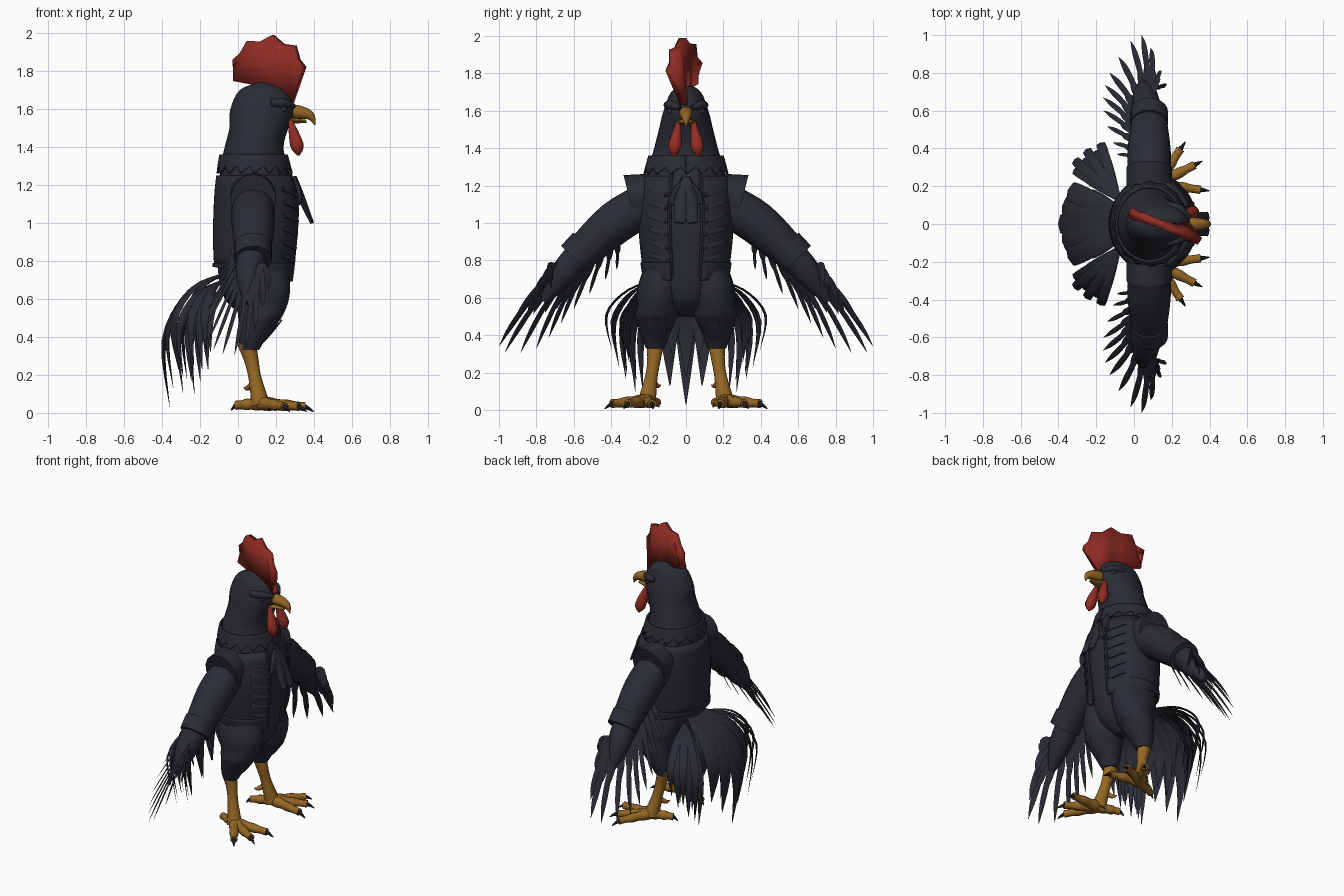
import bpy, bmesh
from math import cos, sin, tau, radians
from mathutils import Vector

cube = bpy.data.objects.get("Cube")
if cube:
    bpy.data.objects.remove(cube)


def material(name, *colour):
    mat = bpy.data.materials.new(name)
    mat.use_nodes = True
    mat.diffuse_color = (*colour, 1)
    shader = mat.node_tree.nodes["Principled BSDF"]
    shader.inputs["Base Color"].default_value = (*colour, 1)
    return mat


CHARCOAL = material("charcoal", .023, .025, .034)
RED = material("comb_red", .28, .025, .017)
ORANGE = material("leg_orange", .3, .135, .018)
X, Y, Z = Vector((1, 0, 0)), Vector((0, 1, 0)), Vector((0, 0, 1))


def lerp(start, end, t):
    return [a + (b - a) * t for a, b in zip(start, end)]


def spline(points, steps):
    """Smooth curve through points of any dimension."""
    curve = []
    last = len(points) - 1
    for i in range(last):
        before, start = points[max(i - 1, 0)], points[i]
        end, after = points[i + 1], points[min(i + 2, last)]
        for step in range(steps):
            t = step / steps
            ease = t * t * (3 - 2 * t)
            leave, arrive = t * (1 - t) ** 2 / 2, t * t * (t - 1) / 2
            curve.append([b + (c - b) * ease + (c - a) * leave + (d - b) * arrive
                          for a, b, c, d in zip(before, start, end, after)])
    curve.append(list(points[last]))
    return curve


def tube(bm, points, ref=X, sides=14, level=False):
    """Loft ellipses along points: x, y, z, radius along ref, other radius."""
    path = spline(points, 4)
    last = len(path) - 1
    rings = []
    for i, point in enumerate(path):
        centre = Vector(point[:3])
        ahead, behind = path[min(i + 1, last)], path[max(i - 1, 0)]
        along = Z if level else (Vector(ahead[:3]) - Vector(behind[:3])).normalized()
        across = (ref - along * ref.dot(along)).normalized()
        other = along.cross(across)
        ring = []
        for side in range(sides):
            turn = tau * side / sides
            offset = across * point[3] * cos(turn) + other * point[-1] * sin(turn)
            ring.append(bm.verts.new(centre + offset))
        rings.append(ring)
    for low, high in zip(rings, rings[1:]):
        for side in range(sides):
            after = (side + 1) % sides
            bm.faces.new((low[side], low[after], high[after], high[side]))
    bm.faces.new(rings[0])
    bm.faces.new(rings[last])


def feather(bm, points, width, ref):
    """Ridged blade that tapers to a point."""
    last = len(points) - 1
    blade = []
    for i, point in enumerate(points):
        half = width * (.05 if i == last else .5 if i == 0 else 1)
        blade.append((*point, half, half / 4))
    tube(bm, blade, ref, sides=4)


def arched_feather(bm, root, turn, reach, drop, width):
    """Tail feather that springs backward and falls in an arch."""
    heading = Vector((-cos(turn), sin(turn), 0))
    points = [Vector(root) + heading * reach * out - Z * drop * down
              for out, down in ((0, 0), (.6, .15), (1, .5), (.9, 1))]
    feather(bm, points, width, heading.cross(Z))


def finish(name, bm, mat, mirror=False, thickness=0):
    bmesh.ops.recalc_face_normals(bm, faces=bm.faces)
    mesh = bpy.data.meshes.new(name)
    bm.to_mesh(mesh)
    bm.free()
    mesh.materials.append(mat)
    part = bpy.data.objects.new(name, mesh)
    bpy.context.collection.objects.link(part)
    bpy.ops.object.select_all(action="DESELECT")
    part.select_set(True)
    bpy.context.view_layer.objects.active = part
    bpy.ops.object.shade_smooth_by_angle(angle=radians(40))
    if thickness:
        solid = part.modifiers.new("Thickness", "SOLIDIFY")
        solid.thickness, solid.offset = thickness, 0
    if mirror:
        pair = part.modifiers.new("Mirror", "MIRROR")
        pair.use_axis = (False, True, False)
        pair.use_mirror_merge = False


def tubes(name, paths, mat=CHARCOAL, mirror=True, **options):
    bm = bmesh.new()
    for path in paths:
        tube(bm, path, **options)
    finish(name, bm, mat, mirror)


# Body: centre x, centre y, height, half depth, half width
BODY = [(.1, 0, .5, .05, .04), (.09, 0, .6, .16, .17), (.09, 0, .8, .2, .22),
        (.1, 0, 1.1, .21, .24), (.085, 0, 1.3, .175, .2), (.085, 0, 1.4, .155, .17),
        (.11, 0, 1.5, .155, .145), (.13, 0, 1.6, .17, .12), (.13, 0, 1.7, .12, .08),
        (.13, 0, 1.74, .02, .02)]
tubes("body", [BODY], mirror=False, sides=28, level=True)
SKIN = spline(BODY, 4)


def skin(height, turn, offset):
    """Point on the body at a height and direction, pushed outward."""
    low, high = next(pair for pair in zip(SKIN, SKIN[1:]) if pair[1][2] >= height)
    x, y, z, depth, width = lerp(low, high, (height - low[2]) / (high[2] - low[2]))
    return Vector((x + (depth + offset) * cos(turn), (width + offset) * sin(turn), z))


def shell(name, top, bottom, opening, offset, columns=48, rows=8):
    """Wrap of cloth or plumage round the body, optionally open at the front."""
    bm = bmesh.new()
    strips = []
    for column in range(columns + 1):
        turn = opening + (tau - 2 * opening) * column / columns
        drop = bottom(turn, column) - top
        strips.append([bm.verts.new(skin(top + drop * row / rows, turn, offset))
                       for row in range(rows + 1)])
    for left, right in zip(strips, strips[1:]):
        for row in range(rows):
            bm.faces.new((left[row], right[row], right[row + 1], left[row + 1]))
    finish(name, bm, CHARCOAL, thickness=.012)


# Open coat with a hem that dips at the front, and ragged neck plumage
OPENING = .36
shell("coat", 1.25, lambda turn, column: .73 - .04 * cos(turn), OPENING, .012)
shell("coat_hem", .79, lambda turn, column: .73 - .04 * cos(turn), OPENING, .02)
shell("neck_ruff", 1.36, lambda turn, column: 1.26 + .02 * (column % 3), 0, .012)

# Braid bars, buttons and edging on the coat front
bm = bmesh.new()
for i in range(6):
    height = .8 + .07 * i
    tube(bm, [(*skin(height + .01 * k, .44 + .15 * k, .018), .008, .013) for k in range(4)], sides=6)
    button = bmesh.ops.create_uvsphere(bm, u_segments=8, v_segments=6, radius=.012)
    bmesh.ops.translate(bm, verts=button["verts"], vec=skin(height, .42, .02))
tube(bm, [(*skin(.72 + .09 * k, OPENING, .012), .012) for k in range(7)], sides=6)
finish("coat_trim", bm, CHARCOAL, mirror=True)

# Neck cloth: long tails and a bow loop
tubes("neck_cloth", [[(.29, 0, 1.24, .025, .02), (.33, .02, 1.14, .04, .02), (.39, .035, 1, .03, .01)],
                     [(.29, 0, 1.22, .02), (.31, .05, 1.17, .025, .012), (.32, .08, 1.1, .02, .01)]],
      ref=Y, sides=8)

# Shoulder flaps, sleeves, cuffs and hands
tubes("shoulder_flaps", [[(.08, .1, 1.17, .12, .1), (.08, .3, 1.12, .12, .14)]], sides=20)
tubes("sleeves", [[(.08, .2, 1.11, .11), (.08, .38, 1, .115), (.08, .58, .82, .09)]], sides=20)
tubes("cuffs", [[(.08, .53, .88, .1), (.08, .595, .81, .1)]], sides=20)
tubes("hands", [[(.07, .57, .83, .08), (.06, .67, .71, .07), (.05, .76, .58, .02)]])

# Wing feathers: tips follow a curve, roots run from fingertip to elbow
tips = spline([(.16, .72, .65), (.04, 1, .34), (-.13, .8, .33), (-.16, .6, .54), (-.09, .37, .75)], 3)
bm = bmesh.new()
for i, tip in enumerate(tips):
    t = i / (len(tips) - 1)
    root = lerp((.1, .7, .77), (.03, .36, .94), t)
    for reach in (1, .6):
        end = lerp(root, tip, reach)
        bow = Vector((.01, .02, .03)) * (1 - t)
        middle = Vector(lerp(root, end, .5)) + bow
        outer = Vector(lerp(root, end, .8)) + bow * .7
        feather(bm, [root, middle, outer, end], .028 - .012 * t - .007 * (reach == 1), Vector((.7, .5, .5)))
finish("wing_feathers", bm, CHARCOAL, mirror=True)

# Tail: layered central fan, then side plumes that arch outward
bm = bmesh.new()
for layer in range(2):
    for i in range(-2, 3):
        t = i / 2
        arched_feather(bm, (-.08, .07 * t, .73), radians(22) * t, .31 - .1 * layer - .03 * abs(t),
                       .7 - .2 * abs(t) - .15 * layer, .05)
finish("tail_fan", bm, CHARCOAL)
bm = bmesh.new()
for layer in range(2):
    for i in range(6):
        t, stagger = i / 5, i % 2
        arched_feather(bm, (-.08, .13, .7 - .05 * layer), radians(72 - 38 * t),
                       .31 - .08 * layer - .03 * stagger,
                       .38 + .16 * t - .05 * layer + .06 * stagger, .024)
finish("tail_plumes", bm, CHARCOAL, mirror=True)

# Thighs with a ragged hem of short feathers
tubes("thighs", [[(.09, .11, .8, .16, .1), (.12, .14, .65, .155, .12), (.12, .155, .52, .12, .1),
                  (.08, .165, .41, .08, .06), (.06, .165, .33, .05)]], sides=20, level=True)
bm = bmesh.new()
for i in range(12):
    turn = tau * i / 12
    outward = Vector((cos(turn), .8 * sin(turn), 0))
    points = [Vector((.06 + .03 * k, .16, .35 + .07 * k)) + outward * (.055 + .028 * k) for k in (2, 1, 0)]
    feather(bm, points, .025, outward.cross(Z))
finish("thigh_feathers", bm, CHARCOAL, mirror=True)

# Legs with back spurs
tubes("legs", [[(.045, .165, .37, .05), (.07, .17, .28, .038), (.09, .185, .18, .034), (.12, .21, .04, .05)],
               [(.09, .19, .16, .02), (.05, .155, .13, .014), (.03, .135, .135, .002)]], ORANGE)

# Toes with knuckles, and claws
toes, claws = [], []
for degrees, length in ((56, .27), (27, .27), (-7, .28), (203, .17)):
    ankle = Vector((.12, .21, .05))
    reach = Vector((cos(radians(degrees)), sin(radians(degrees)), -.07)) * length
    toes.append([(*(ankle + reach * k / 6), .035 - .003 * k + .004 * (k % 2)) for k in range(6)])
    claws.append([(*(ankle + reach * (.76 + .12 * k) - Z * .006 * k * k), .019 - .008 * k)
                  for k in range(3)])
tubes("toes", toes, ORANGE, ref=Z, sides=10)
tubes("claws", claws, ref=Z, sides=8)

# Hooked beak
tubes("upper_beak", [[(.24, 0, 1.585, .035, .07), (.31, 0, 1.585, .036, .052),
                      (.38, 0, 1.565, .024), (.405, 0, 1.515, .002)]], ORANGE, mirror=False, ref=Z)
tubes("lower_beak", [[(.24, 0, 1.54, .02, .065), (.36, 0, 1.535, .008, .015)]], ORANGE, mirror=False, ref=Z)

# Brows and eyes
tubes("brows", [[(.17, .1, 1.63, .02, .01), (.24, .08, 1.63, .025, .018), (.295, .03, 1.615, .012)]], ref=Z)
bm = bmesh.new()
bmesh.ops.create_uvsphere(bm, u_segments=12, v_segments=8, radius=.02)
bmesh.ops.translate(bm, verts=bm.verts, vec=(.24, .08, 1.6))
finish("eyes", bm, CHARCOAL, mirror=True)

# Wattles
tubes("wattles", [[(.275, .04, 1.54, .012), (.31, .06, 1.41, .036, .024),
                   (.32, .064, 1.355, .006)]], RED, ref=Y)

# Comb: saw-toothed arc on a short base, twisted so the front leans to one side
outline = [(.29, 1.63), (.2, 1.69), (.12, 1.72)]
for i in range(11):
    turn = radians(175 - 15 * i)
    radius = (.17 + .09 * sin(turn)) * (.88 if i % 2 else 1)
    outline.append((.16 + radius * cos(turn), 1.73 + radius * sin(turn)))
bm = bmesh.new()
bm.faces.new([bm.verts.new((x, (.06 - .44 * x) * min(1, max(0, 5 * (z - 1.6))), z)) for x, z in outline])
bmesh.ops.triangulate(bm, faces=bm.faces)
finish("comb", bm, RED, thickness=.042)
